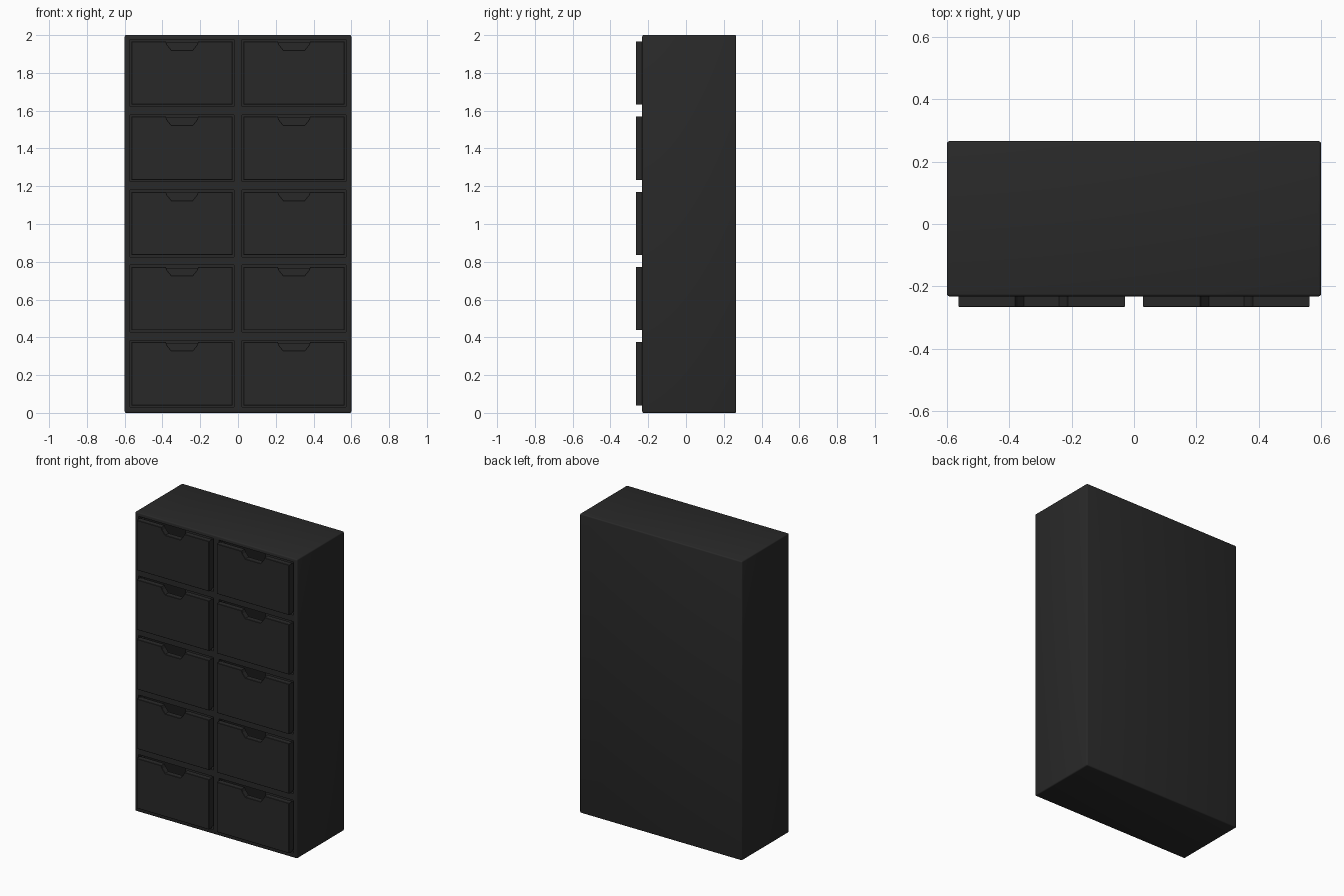
import bpy, bmesh
from mathutils import Vector

if "Cube" in bpy.data.objects:
    bpy.data.objects.remove(bpy.data.objects["Cube"])

dark = bpy.data.materials.new("dark_finish")
dark.diffuse_color = (0.022, 0.022, 0.022, 1)
dark.use_nodes = True
dark.node_tree.nodes["Principled BSDF"].inputs["Base Color"].default_value = dark.diffuse_color


def to_object(bm, name):
    bmesh.ops.recalc_face_normals(bm, faces=bm.faces)
    mesh = bpy.data.meshes.new(name)
    bm.to_mesh(mesh)
    bm.free()
    obj = bpy.data.objects.new(name, mesh)
    mesh.materials.append(dark)
    bpy.context.collection.objects.link(obj)
    return obj


def add_box(bm, lo, hi):
    verts = bmesh.ops.create_cube(bm, size=1)["verts"]
    lo, hi = Vector(lo), Vector(hi)
    for v in verts:
        v.co = Vector([(lo[i] + hi[i]) / 2 + v.co[i] * (hi[i] - lo[i]) for i in range(3)])


FRONT, BODY, BACK = -0.266, -0.232, 0.266
CELLS = [(s * 0.2965, 1.003 + 0.398 * k) for k in range(-2, 3) for s in (-1, 1)]

# Cabinet shell with softened outer edges
bm = bmesh.new()
add_box(bm, (-0.6, BODY, 0), (0.6, BACK, 2))
bmesh.ops.bevel(bm, geom=bm.edges[:], offset=0.008, segments=3, profile=0.5, affect='EDGES')
cabinet = to_object(bm, "cabinet_body")

# Drawer openings
bm = bmesh.new()
for x, z in CELLS:
    add_box(bm, (x - 0.276, BODY - 0.1, z - 0.177), (x + 0.276, BACK - 0.02, z + 0.177))
cutter = to_object(bm, "opening_cutter")
cutter.hide_render = True
cutter.hide_viewport = True
cut = cabinet.modifiers.new("openings", 'BOOLEAN')
cut.object = cutter
cut.operation = 'DIFFERENCE'
cut.solver = 'EXACT'

# Drawer: front panel with a trapezoid finger notch
W, H = 0.267, 0.167
profile = [(-W, -H), (W, -H), (W, H), (0.085, H), (0.078, H - 0.018), (0.056, H - 0.045),
           (-0.056, H - 0.045), (-0.078, H - 0.018), (-0.085, H), (-W, H)]
bm = bmesh.new()
face = bm.faces.new([bm.verts.new((x, FRONT, z)) for x, z in profile])
ext = bmesh.ops.extrude_face_region(bm, geom=[face])
bmesh.ops.translate(bm, verts=[g for g in ext["geom"] if isinstance(g, bmesh.types.BMVert)],
                    vec=(0, 0.036, 0))
bmesh.ops.recalc_face_normals(bm, faces=bm.faces)
rim = [e for e in bm.edges if all(abs(v.co.y - FRONT) < 1e-5 for v in e.verts)]
bmesh.ops.bevel(bm, geom=rim, offset=0.002, segments=1, affect='EDGES')

# Drawer: open tray behind the front
y0, y1, w, t, b = FRONT + 0.036, BACK - 0.03, W - 0.004, 0.015, -H + 0.004
top = H - 0.004
add_box(bm, (-w, y0, b), (w, y1, b + t))
add_box(bm, (-w, y0, b + t), (-w + t, y1, top))
add_box(bm, (w - t, y0, b + t), (w, y1, top))
add_box(bm, (-w + t, y1 - t, b + t), (w - t, y1, top))
drawer = to_object(bm, "drawer")

# Repeat the drawer over both columns
for i, (x, z) in enumerate(CELLS):
    obj = drawer if i == 0 else drawer.copy()
    if i:
        bpy.context.collection.objects.link(obj)
    obj.name = f"drawer_{i + 1}"
    obj.location = (x, 0, z)

# Smooth only the rounded cabinet edges
bpy.context.view_layer.objects.active = cabinet
cabinet.select_set(True)
bpy.ops.object.shade_smooth_by_angle(angle=0.6)
